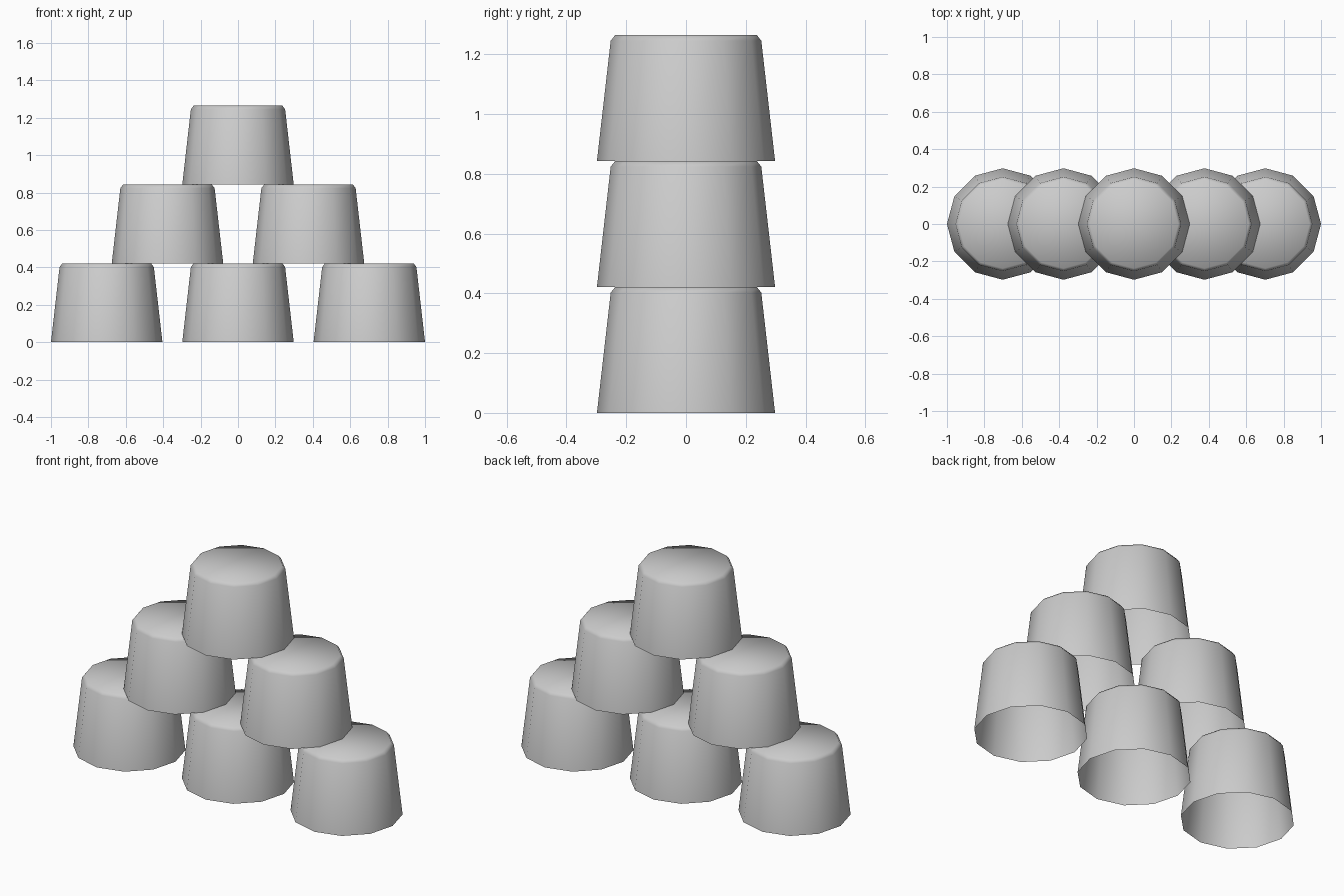
import bpy
import bmesh
from math import cos, sin, tau

cube = bpy.data.objects.get("Cube")
if cube:
    bpy.data.objects.remove(cube, do_unlink=True)

SIDES = 12
LEVEL = 0.4215      # height of one row
PROFILE = [(0.298, 0), (0.252, 0.402), (0.237, LEVEL)]  # rim, shoulder, base

grey = bpy.data.materials.new("light grey")
grey.use_nodes = True
colour = (0.6, 0.6, 0.6, 1)
grey.diffuse_color = colour
grey.node_tree.nodes["Principled BSDF"].inputs["Base Color"].default_value = colour

# Upside-down cup: open rim below, chamfered closed base on top
mesh = bpy.data.meshes.new("cup")
bm = bmesh.new()
rings = [[bm.verts.new((r * cos(tau * i / SIDES), r * sin(tau * i / SIDES), z))
          for i in range(SIDES)] for r, z in PROFILE]
for low, high in zip(rings, rings[1:]):
    for i in range(SIDES):
        j = (i + 1) % SIDES
        bm.faces.new((low[i], low[j], high[j], high[i]))
bm.faces.new(rings[-1])
for face in bm.faces:
    face.smooth = True
bm.to_mesh(mesh)
bm.free()
mesh.materials.append(grey)

# Pyramid of cups, row by row
rows = {"bottom": [("right", -0.702), ("middle", 0), ("left", 0.702)],
        "middle": [("right", -0.377), ("left", 0.377)],
        "top": [("centre", 0)]}
for level, (row, cups) in enumerate(rows.items()):
    for side, x in cups:
        cup = bpy.data.objects.new(f"{row}_row_{side}_cup", mesh)
        cup.location = (x, 0, level * LEVEL)
        bpy.context.collection.objects.link(cup)
